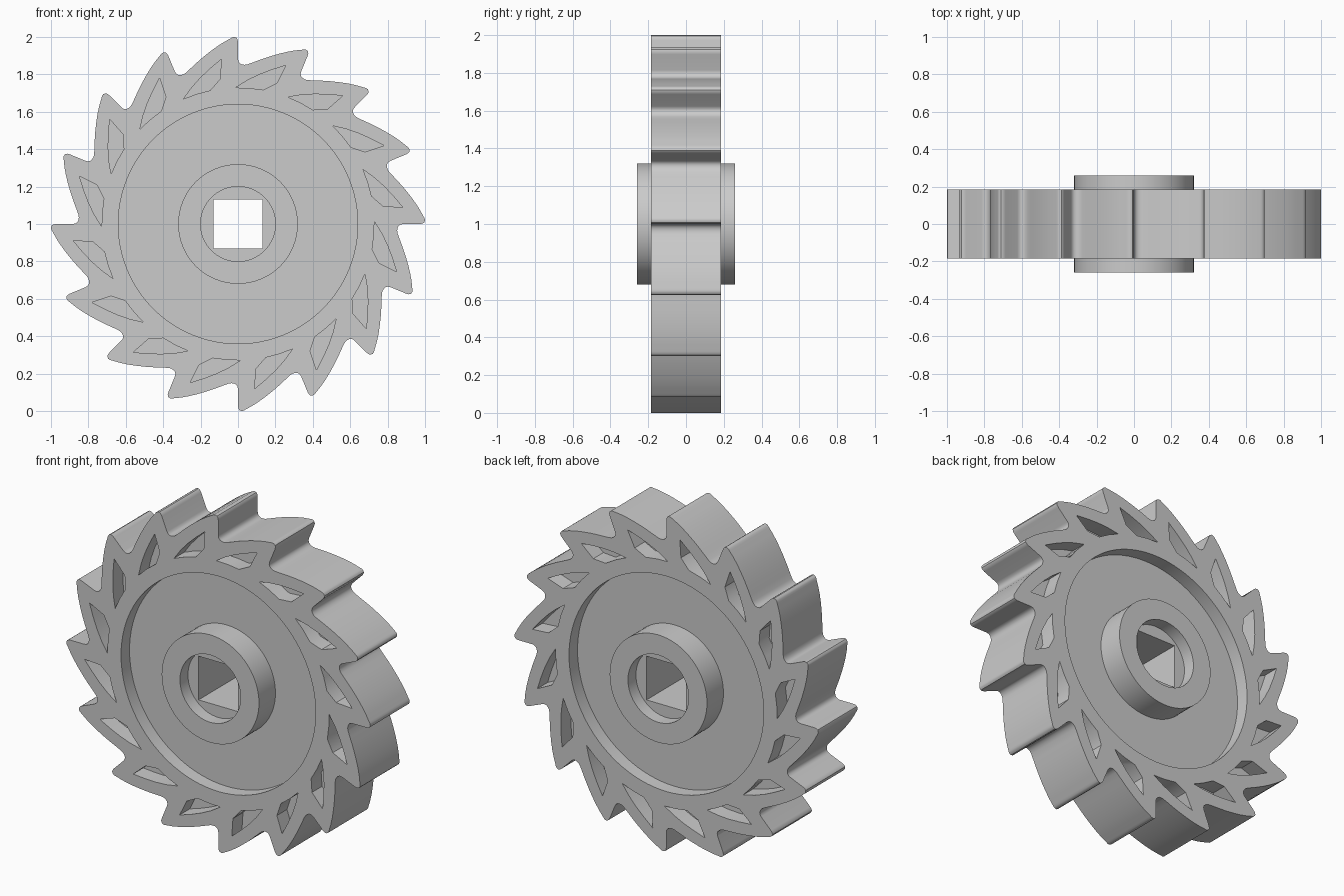
import bpy, bmesh, math

if "Cube" in bpy.data.objects:
    bpy.data.objects.remove(bpy.data.objects["Cube"])

TEETH = 16
HALF = 0.185      # half thickness of the toothed rim
WEB = 0.105       # half thickness of the recessed web
POCKET = 0.09     # half thickness left behind the tooth pockets
HUB = 0.26        # half length of the hub


def turn(pts, i):
    """Rotate (x, z) points clockwise by i teeth."""
    a = -i * 2 * math.pi / TEETH
    c, s = math.cos(a), math.sin(a)
    return [(x * c - z * s, x * s + z * c) for x, z in pts]


def circle(r, n=96):
    return [(r * math.cos(2 * math.pi * k / n), r * math.sin(2 * math.pi * k / n))
            for k in range(n)]


def prisms(name, items):
    """One mesh from (outline, y0, y1) prisms around the wheel axis."""
    bm = bmesh.new()
    for pts, y0, y1 in items:
        face = bm.faces.new([bm.verts.new((x, y0, z + 1)) for x, z in pts])
        ext = bmesh.ops.extrude_face_region(bm, geom=[face])
        for v in ext["geom"]:
            if isinstance(v, bmesh.types.BMVert):
                v.co.y = y1
    bmesh.ops.recalc_face_normals(bm, faces=bm.faces)
    me = bpy.data.meshes.new(name)
    bm.to_mesh(me)
    bm.free()
    ob = bpy.data.objects.new(name, me)
    bpy.context.collection.objects.link(ob)
    return ob


def combine(target, tool, operation):
    """Apply a boolean and remove the helper."""
    tool.hide_render = True
    mod = target.modifiers.new("boolean", "BOOLEAN")
    mod.object, mod.operation, mod.solver = tool, operation, "EXACT"
    bpy.context.view_layer.objects.active = target
    bpy.ops.object.modifier_apply(modifier=mod.name)
    bpy.data.objects.remove(tool, do_unlink=True)


# Toothed blank: rounded tip, radial flank, root fillet, curved tooth back
tooth = [(-0.040, 0.992), (-0.030, 0.998), (-0.019, 1.0), (-0.008, 0.996),
         (-0.002, 0.987), (0, 0.972), (0, 0.882), (0.003, 0.868), (0.011, 0.858),
         (0.022, 0.853), (0.036, 0.851), (0.052, 0.854), (0.085, 0.866),
         (0.125, 0.881), (0.17, 0.896), (0.215, 0.909), (0.26, 0.920), (0.305, 0.928)]
outline = [p for i in range(TEETH) for p in turn(tooth, i)]
wheel = prisms("ratchet_wheel", [(outline, -HALF, HALF)])

# Round recess and leaf-shaped tooth pockets on both sides
leaf = [(-0.0135, 0.729), (0.05, 0.768), (0.112, 0.798), (0.18, 0.824),
        (0.255, 0.848), (0.208, 0.753), (0.136, 0.717), (0.06, 0.727)]
cuts = []
for side in (-1, 1):
    cuts.append((circle(0.64), side * WEB, side * 0.3))
    cuts += [(turn(leaf, i), side * POCKET, side * 0.3) for i in range(TEETH)]
combine(wheel, prisms("recess_cutter", cuts), "DIFFERENCE")

# Hub with a counterbore at each end and a square shaft hole
combine(wheel, prisms("hub", [(circle(0.32, 64), -HUB, HUB)]), "UNION")
combine(wheel, prisms("counterbore_cutter", [(circle(0.2, 64), s * HALF, s * 0.4)
                                             for s in (-1, 1)]), "DIFFERENCE")
q = 0.13
square = [(-q, -q), (q, -q), (q, q), (-q, q)]
combine(wheel, prisms("shaft_cutter", [(square, -0.5, 0.5)]), "DIFFERENCE")

# Single grey finish
grey = bpy.data.materials.new("plain grey")
grey.diffuse_color = (0.6, 0.6, 0.6, 1)
grey.use_nodes = True
grey.node_tree.nodes["Principled BSDF"].inputs["Base Color"].default_value = grey.diffuse_color
wheel.data.materials.clear()
wheel.data.materials.append(grey)
for p in wheel.data.polygons:
    p.material_index = 0

bpy.ops.object.select_all(action="DESELECT")
wheel.select_set(True)
bpy.context.view_layer.objects.active = wheel
bpy.ops.object.shade_smooth_by_angle(angle=math.radians(35))
